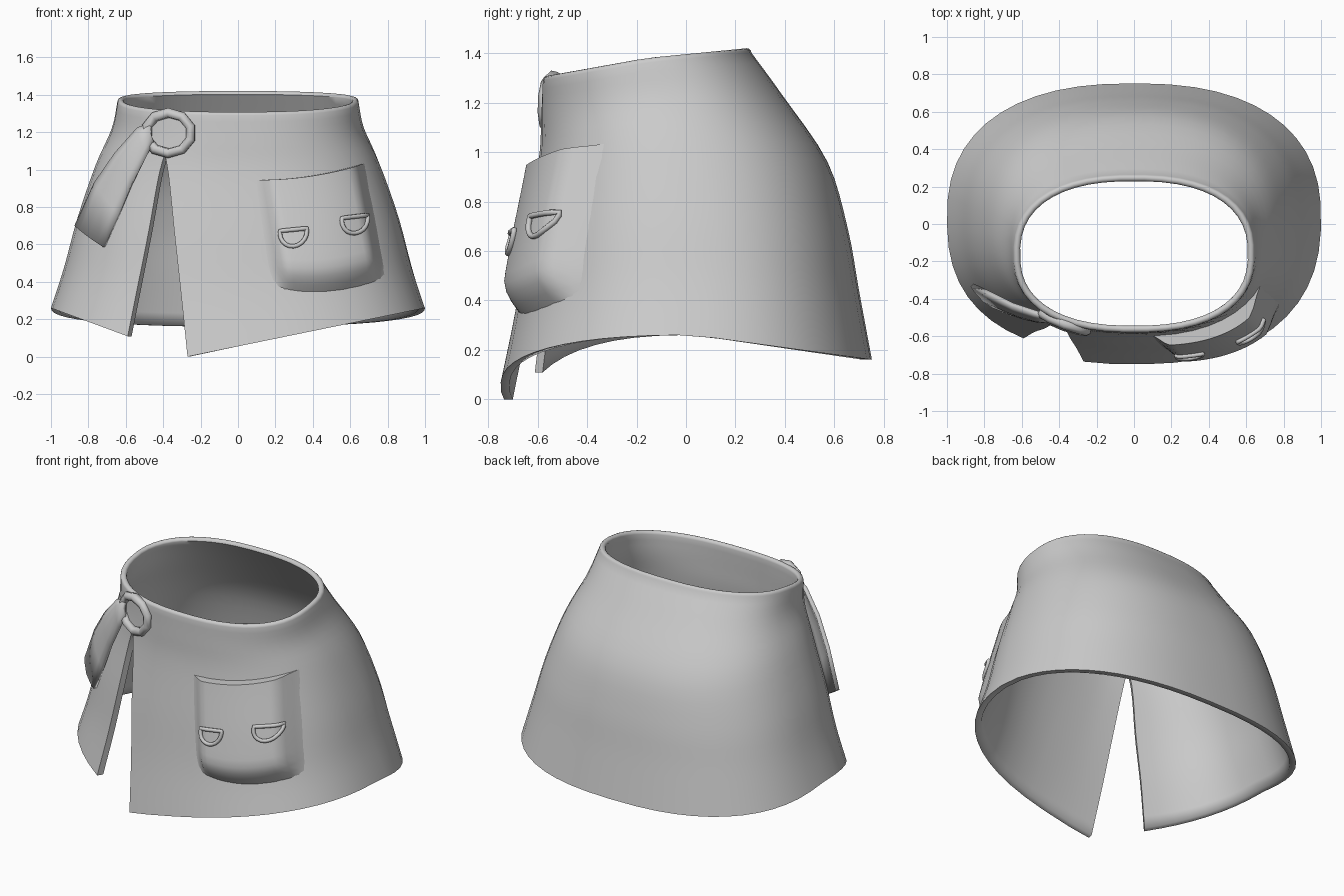
import bpy, math
from mathutils import Vector

if "Cube" in bpy.data.objects:
    bpy.data.objects.remove(bpy.data.objects["Cube"])

N = 2.4       # superellipse exponent of the skirt cross-section
THICK = .036  # cloth thickness
# half width, front y, back y, centre y, back z, side z, front z (waist to hem)
LEVELS = [
    (.645, -.58, .265, -.16, 1.402, 1.362, 1.29),
    (.675, -.585, .39, -.10, 1.23, 1.22, 1.15),
    (.76, -.595, .573, -.03, .96, 1.03, .98),
    (.86, -.645, .655, .00, .69, .74, .66),
    (.93, -.69, .70, .02, .44, .48, .36),
    (1.0, -.75, .752, .03, .16, .26, .055),
]

cloth = bpy.data.materials.new("grey cloth")
cloth.diffuse_color = (.6, .6, .6, 1)
cloth.use_nodes = True
cloth.node_tree.nodes["Principled BSDF"].inputs["Base Color"].default_value = cloth.diffuse_color


def level(t):
    """Smoothly interpolated skirt cross-section, t = 0 waist, 1 hem."""
    f = min(max(t, 0), 1) * 5
    i = min(int(f), 4)
    f -= i
    a, b, c, d = (LEVELS[min(max(k, 0), 5)] for k in (i - 1, i, i + 1, i + 2))
    if i == 0:
        a = [2 * p - q for p, q in zip(b, c)]
    if i == 4:
        d = [2 * q - p for p, q in zip(b, c)]
    return [q + .5 * f * (r - p + f * (2*p - 5*q + 4*r - s + f * (3*(q - r) + s - p)))
            for p, q, r, s in zip(a, b, c, d)]


def height(t, c, s, left):
    xh, yf, yb, yc, zb, zs, zf = level(t)
    if s >= 0:
        return zs + (zb - zs) * s
    w = max(0, (t - .25) / .75)
    drop = (1 + .8 * w) * (1 - abs(c)) if left else 1 - c
    return zs + (zf - zs) * (abs(s) * (1 - w) + drop * w)


def skirt_point(t, ang, left=False, inset=0, lift=0):
    xh, yf, yb, yc = level(t)[:4]
    c, s = (math.copysign(abs(v) ** (2 / N), v) for v in (math.cos(ang), math.sin(ang)))
    y = yc + s * ((yb - yc - inset) if s > 0 else (yc - yf - inset))
    if left and s < 0:  # the narrow flap lies slightly further in
        y += .05 * max(0, (t - .3) / .7) * s * s
    return Vector((c * (xh - inset), y, height(t, c, s, left) + lift))


def front_y(x, z):
    """Front surface depth at a given x and z."""
    lo, hi = 0, 1
    for _ in range(24):
        t = (lo + hi) / 2
        c = max(-.985, min(.985, x / level(t)[0]))
        s = -(1 - abs(c) ** N) ** (1 / N)
        if height(t, c, s, False) > z:
            lo = t
        else:
            hi = t
    return level(t)[3] + s * (level(t)[3] - level(t)[1])


def on_front(x, z, off):
    """Point lifted off the front, mostly straight forward."""
    return Vector((x, front_y(x, z), z)) + Vector((.15, -1, 0)) * off


def finish(ob, angle=45):
    bpy.ops.object.select_all(action='DESELECT')
    ob.select_set(True)
    bpy.context.view_layer.objects.active = ob
    bpy.ops.object.shade_smooth_by_angle(angle=math.radians(angle))


def grid(name, rows, thickness=0, angle=45, weld=False):
    """Surface through rows of points (rows go down, points go right)."""
    n = len(rows[0])
    faces = [(i*n + j, (i+1)*n + j, (i+1)*n + j + 1, i*n + j + 1)
             for i in range(len(rows) - 1) for j in range(n - 1)]
    me = bpy.data.meshes.new(name)
    me.from_pydata([p for r in rows for p in r], [], faces)
    me.materials.append(cloth)
    ob = bpy.data.objects.new(name, me)
    bpy.context.collection.objects.link(ob)
    if weld:
        ob.modifiers.new("weld", 'WELD').merge_threshold = .0005
    if thickness:
        sol = ob.modifiers.new("thickness", 'SOLIDIFY')
        sol.thickness, sol.offset = thickness, -1
    finish(ob, angle)


def tube(name, pts, radius, res=2):
    """Closed round tube through the points."""
    cu = bpy.data.curves.new(name, 'CURVE')
    cu.dimensions = '3D'
    cu.bevel_depth, cu.bevel_resolution = radius, res
    sp = cu.splines.new('POLY')
    sp.points.add(len(pts) - 1)
    for p, q in zip(sp.points, pts):
        p.co = (*q, 1)
    sp.use_cyclic_u = True
    cu.materials.append(cloth)
    ob = bpy.data.objects.new(name, cu)
    bpy.context.collection.objects.link(ob)
    bpy.ops.object.select_all(action='DESELECT')
    ob.select_set(True)
    bpy.context.view_layer.objects.active = ob
    bpy.ops.object.convert(target='MESH')
    finish(bpy.context.object, 70)


COLS, ROWS = 48, 20


def skirt_row(t, inset=0, lift=0):
    """One ring of the skirt, open along a slit that widens to the hem."""
    xh, gap = level(t)[0], max(0, (t - .3) / .7)
    start, end = (-math.acos(-(abs(x) / xh) ** (N / 2))
                  for x in (-.39 + .12 * gap, -.39 - .20 * gap))
    end += 2 * math.pi
    return [skirt_point(t, start + (end - start) * j / COLS, j > COLS / 2, inset, lift)
            for j in range(COLS + 1)]


# skirt: inner face, rolled waistband edge, outer face, hem
outer = [skirt_row(i / ROWS) for i in range(ROWS + 1)]
inner = [skirt_row(i / ROWS, THICK) for i in range(ROWS + 1)]
R = THICK / 2
roll = [skirt_row(0, R + R * math.cos(a), R * math.sin(a))
        for a in (math.pi * k / 6 for k in range(1, 6))]
grid("skirt", inner[::-1] + roll + outer + [inner[-1]], weld=True)

# cloth edges along the slit
lower_rows = list(zip(outer, inner))[6:]
grid("slit_edge_right", [(b[0], a[0]) for a, b in lower_rows])
grid("slit_edge_left", [(a[-1], b[-1]) for a, b in lower_rows])


def ease(f):
    f = max(0, min(1, f))
    return f * f * (3 - 2 * f)


def puff(u, v):
    """Pocket lift: soft sides, full bottom, deeper towards the right."""
    bottom = math.sin(min(1, (1 - v) / .25) * math.pi / 2)
    return (.055 + .035 * u + .03 * v) * ease(u / .18) * ease((1 - u) / .13) * bottom


# pocket: puffed patch with a crisp upper lip
NX, NZ = 24, 14
rows = []
for i in range(-1, NZ + 1):
    v = max(i, 0) / NZ
    row = []
    for j in range(NX + 1):
        u = j / NX
        x = (.08 + .60 * u) * (1 - v) + (.17 + .625 * u) * v
        z = (.945 + .09 * u - .10 * u * (1 - u)) * (1 - v) + (.38 + .05 * u) * v
        z -= .06 * v * math.sin(math.pi * u) ** .7
        row.append(on_front(x, z, -.006 if i < 0 else puff(u, v) - .006))
    rows.append(row)
grid("pocket", rows, angle=60)

# two D-shaped rings on the pocket
for k, (cx, cz, tilt) in enumerate([(.285, .665, .10), (.612, .735, .12)]):
    shape = [(.07 - .014 * m, .014) for m in range(11)][::-1]
    shape += [(.071 * math.cos(a), -.075 * math.sin(a))
              for a in (math.pi * m / 10 for m in range(11))]
    tube("pocket_ring_%d" % (k + 1),
         [on_front(cx + x, cz + z + tilt * x,
                   max(.045, puff((cx + x - .125) / .61, .48)) + .002) for x, z in shape], .012)

# faceted buckle ring at the top of the slit
buckle = []
for m in range(10):
    a = 2 * math.pi * (m + .5) / 10
    buckle.append(on_front(-.372 + .123 * math.cos(a), 1.195 + .108 * math.sin(a), .008))
tube("buckle", buckle, .028, 1)

# hanging strap, given by its upper and lower edges
upper = [(-.47, -.50, 1.25), (-.54, -.48, 1.225), (-.66, -.44, 1.09),
         (-.77, -.385, .93), (-.875, -.335, .70)]
lower = [(-.45, -.52, 1.15), (-.49, -.53, 1.07), (-.57, -.515, .92),
         (-.64, -.495, .76), (-.72, -.465, .585)]
rows = []
for a, b in zip(upper, lower):
    a, b = Vector(a), Vector(b)
    rows.append([a.lerp(b, f) + Vector((-.4, -1, 0)) * .018 * math.sin(math.pi * f)
                 for f in (0, .2, .5, .8, 1)])
grid("strap", rows, .025)
